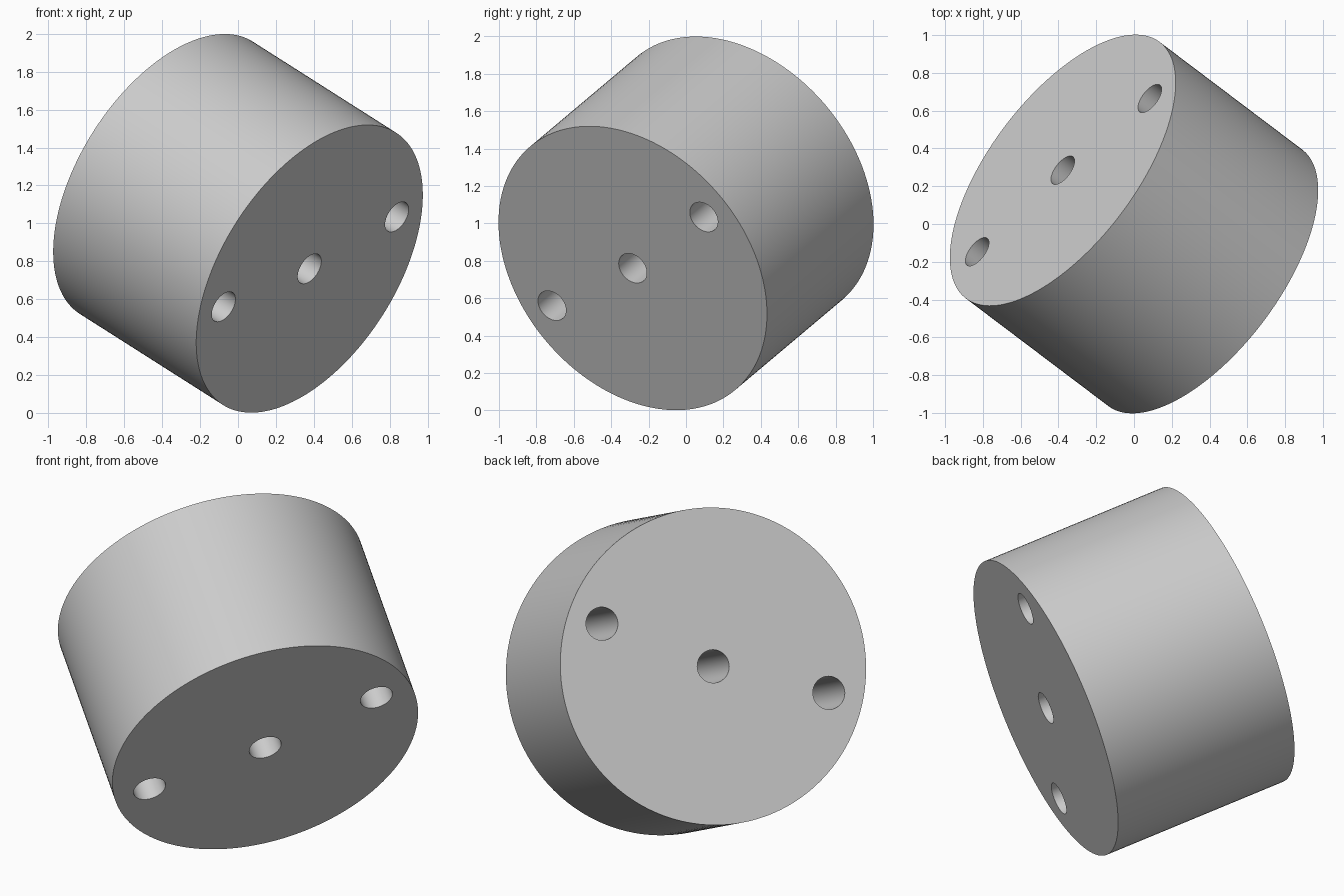
import bpy
import math
from mathutils import Vector

default = bpy.data.objects.get("Cube")
if default:
    bpy.data.objects.remove(default, do_unlink=True)

AXIS = Vector((-0.755, 0.57, 0.48)).normalized()
CENTRE = Vector((0, 0, 1))
HEIGHT, RADIUS, HOLE_RADIUS, HOLE_REACH = 1.06, 0.851, 0.089, 0.657

# Plain grey for the whole body
grey = bpy.data.materials.new("plain grey")
grey.use_nodes = True
colour = (0.6, 0.6, 0.6, 1)
grey.diffuse_color = colour
grey.node_tree.nodes["Principled BSDF"].inputs["Base Color"].default_value = colour


def tilted_cylinder(name, radius, depth, sides, offset=Vector()):
    """Cylinder along the tilted axis, shifted sideways by offset."""
    bpy.ops.mesh.primitive_cylinder_add(
        vertices=sides, radius=radius, depth=depth, location=CENTRE + offset,
        rotation=AXIS.to_track_quat("Z", "Y").to_euler())
    obj = bpy.context.object
    obj.name = name
    obj.data.materials.append(grey)
    return obj


# Thick round body
body = tilted_cylinder("round_body", RADIUS, HEIGHT, 160)

# Bores: one central, two near the rim and slightly out of line
directions = [Vector(), Vector((0.455, 0.375, 0.27)), Vector((-0.457, -0.44, -0.205))]
cutters = []
for direction in directions:
    sideways = direction - AXIS * direction.dot(AXIS)
    cutter = tilted_cylinder("bore_cutter", HOLE_RADIUS, HEIGHT * 1.2, 48,
                             sideways.normalized() * HOLE_REACH)
    cutter.hide_render = True
    cutters.append(cutter)
    bore = body.modifiers.new("bore", "BOOLEAN")
    bore.operation = "DIFFERENCE"
    bore.solver = "EXACT"
    bore.object = cutter

# Apply the bores, drop the cutters and smooth the curved walls
bpy.ops.object.select_all(action="DESELECT")
body.select_set(True)
bpy.context.view_layer.objects.active = body
for modifier in list(body.modifiers):
    bpy.ops.object.modifier_apply(modifier=modifier.name)
for cutter in cutters:
    bpy.data.objects.remove(cutter, do_unlink=True)
bpy.ops.object.shade_smooth_by_angle(angle=math.radians(30))
